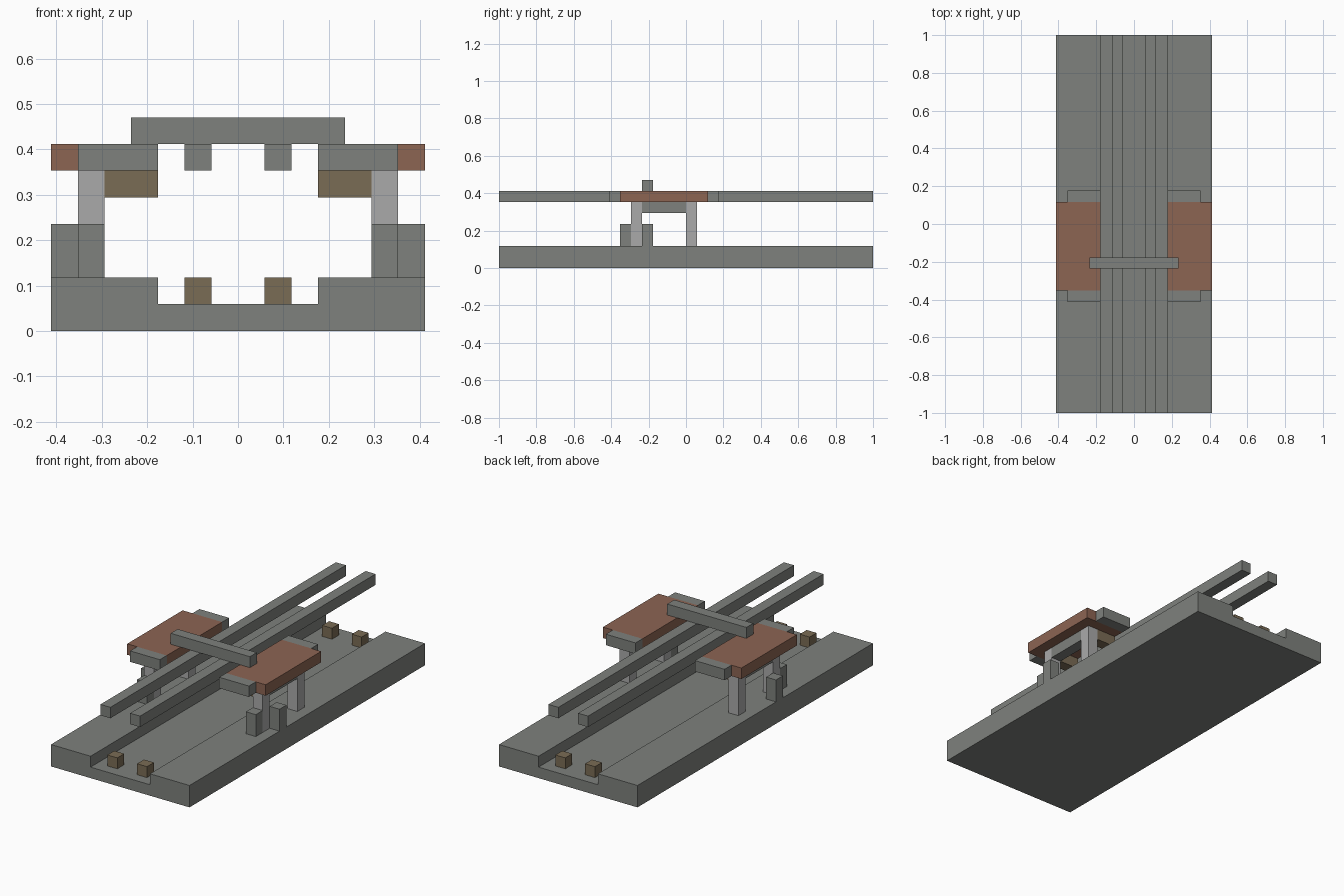
import bpy
import bmesh

U = 2 / 34  # one block of the modelling grid

cube = bpy.data.objects.get("Cube")
if cube:
    bpy.data.objects.remove(cube, do_unlink=True)


def material(name, rgb):
    m = bpy.data.materials.new(name)
    m.use_nodes = True
    m.diffuse_color = (*rgb, 1)
    m.node_tree.nodes["Principled BSDF"].inputs["Base Color"].default_value = (*rgb, 1)
    return m


STONE = material("stone grey", (0.21, 0.22, 0.205))
PALE = material("pale grey", (0.40, 0.40, 0.40))
CLAY = material("clay orange", (0.265, 0.128, 0.086))
WOOD = material("wood brown", (0.195, 0.15, 0.09))


def extrude_profile(name, points, y0, y1, mat):
    """Extrude an x-z outline along y, all in grid blocks."""
    bm = bmesh.new()
    face = bm.faces.new([bm.verts.new((x * U, y0 * U, z * U)) for x, z in points])
    out = bmesh.ops.extrude_face_region(bm, geom=[face])
    moved = [v for v in out["geom"] if isinstance(v, bmesh.types.BMVert)]
    bmesh.ops.translate(bm, verts=moved, vec=(0, (y1 - y0) * U, 0))
    bmesh.ops.recalc_face_normals(bm, faces=bm.faces)
    mesh = bpy.data.meshes.new(name)
    bm.to_mesh(mesh)
    bm.free()
    mesh.materials.append(mat)
    obj = bpy.data.objects.new(name, mesh)
    bpy.context.collection.objects.link(obj)
    return obj


def block(name, xs, ys, zs, mat):
    (a, b), (c, d) = xs, zs
    return extrude_profile(name, [(a, c), (b, c), (b, d), (a, d)], *ys, mat)


def pair(name, xs, ys, zs, mat):
    """A block on the left and its mirror image on the right."""
    block("left_" + name, xs, ys, zs, mat)
    block("right_" + name, (-xs[1], -xs[0]), ys, zs, mat)


# Base slab with a sunken channel along its middle
half = [(7, 0), (7, 2), (3, 2), (3, 1)]
extrude_profile("base", half + [(-x, z) for x, z in reversed(half)], -17, 17, STONE)

# Overhead rails and the beam that ties them together
pair("rail", (1, 2), (-17, 17), (6, 7), STONE)
block("cross_beam", (-4, 4), (-4, -3), (7, 8), STONE)

# Small wooden blocks at both ends of the channel
for end, y in (("front", -16), ("back", 15)):
    pair(end + "_channel_block", (1, 2), (y, y + 1), (1, 2), WOOD)

# Raised platforms with end ledges
pair("platform", (3, 7), (-6, 2), (6, 7), CLAY)
for end, y in (("front", -7), ("back", 2)):
    pair(end + "_ledge", (3, 6), (y, y + 1), (6, 7), STONE)

# Posts, their inner brackets and the beam between them
for end, y in (("front", -5), ("back", 0)):
    pair(end + "_post", (5, 6), (y, y + 1), (2, 6), PALE)
    pair(end + "_bracket", (3, 5), (y, y + 1), (5, 6), WOOD)
pair("post_beam", (5, 6), (-4, 0), (5, 6), STONE)

# Low stubs around the front posts
pair("front_stub", (5, 6), (-6, -5), (2, 4), STONE)
pair("outer_stub", (6, 7), (-4, -3), (2, 4), STONE)
